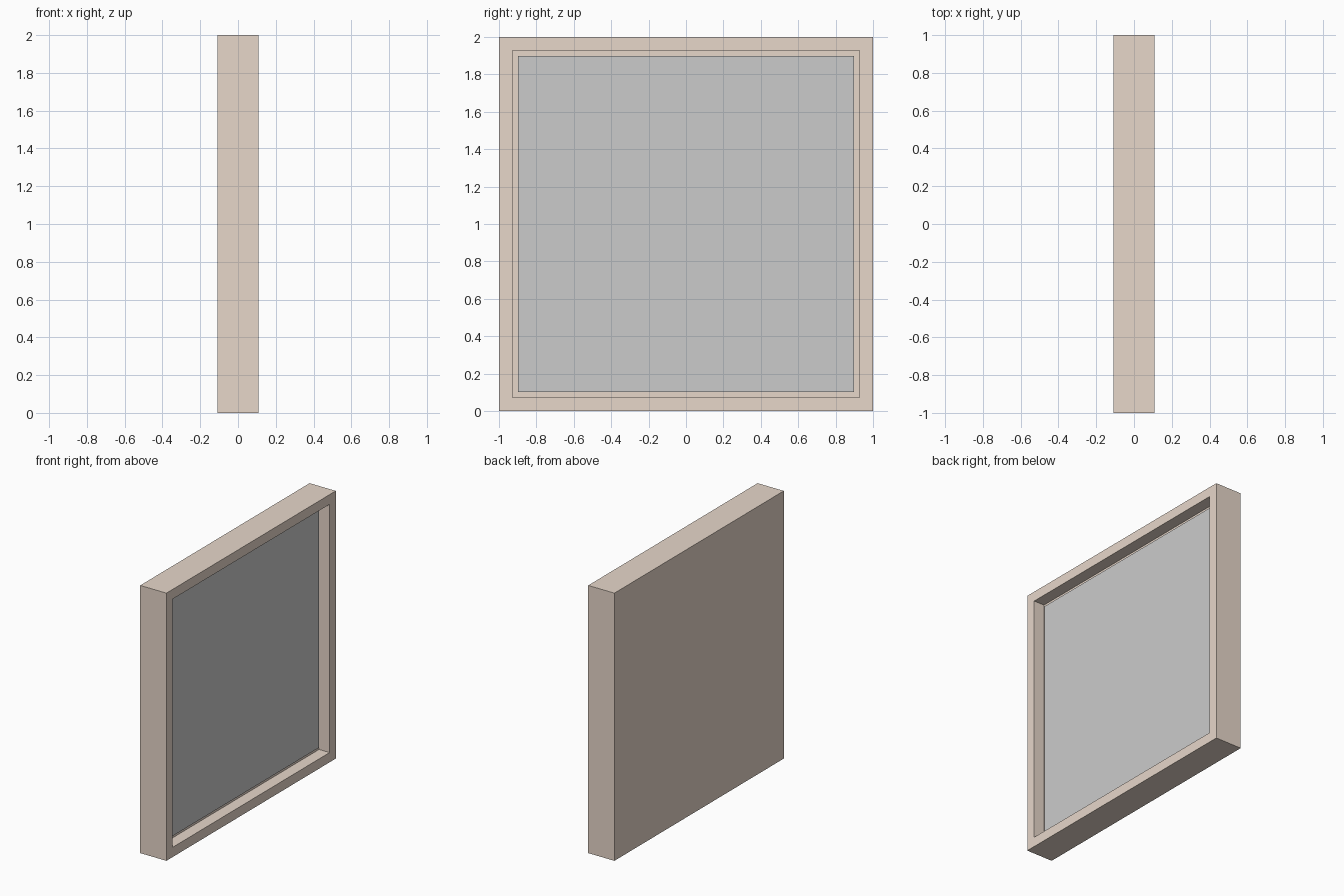
import bpy, bmesh
from mathutils import Matrix, Vector

if "Cube" in bpy.data.objects:
    bpy.data.objects.remove(bpy.data.objects["Cube"])

HALF_T = 0.108   # half thickness of the frame
BORDER = 0.103   # width of the rim
FACE_X = 0.041   # front of the recessed panel
PANEL_T = 0.02


def box(name, x0, x1, half):
    """Square slab between x0 and x1, centred at z = 1."""
    bm = bmesh.new()
    m = Matrix.Translation(((x0 + x1) / 2, 0, 1)) @ Matrix.Diagonal((x1 - x0, 2 * half, 2 * half, 1))
    bmesh.ops.create_cube(bm, size=1, matrix=m)
    mesh = bpy.data.meshes.new(name)
    ob = bpy.data.objects.new(name, mesh)
    bpy.context.collection.objects.link(ob)
    return ob, bm


def finish(ob, bm):
    bmesh.ops.recalc_face_normals(bm, faces=bm.faces)
    bm.to_mesh(ob.data)
    bm.free()


# Frame: closed back, rim around a recess on the +x side
frame, bm = box("frame", -HALF_T, HALF_T, 1)
bm.normal_update()
front = max(bm.faces, key=lambda f: f.calc_center_median().x)
bmesh.ops.inset_region(bm, faces=[front], thickness=BORDER)
floor = bmesh.ops.extrude_discrete_faces(bm, faces=[front])["faces"][0]
bmesh.ops.translate(bm, verts=floor.verts, vec=Vector((FACE_X - PANEL_T - HALF_T, 0, 0)))
finish(frame, bm)
wood = bpy.data.materials.new("wood")
wood.diffuse_color = (0.80, 0.68, 0.59, 1)
wood.use_nodes = True
wood.node_tree.nodes["Principled BSDF"].inputs["Base Color"].default_value = wood.diffuse_color
frame.data.materials.append(wood)

# Grey panel seated in the recess
panel, bm = box("panel", FACE_X - PANEL_T, FACE_X, 1 - BORDER)
finish(panel, bm)
